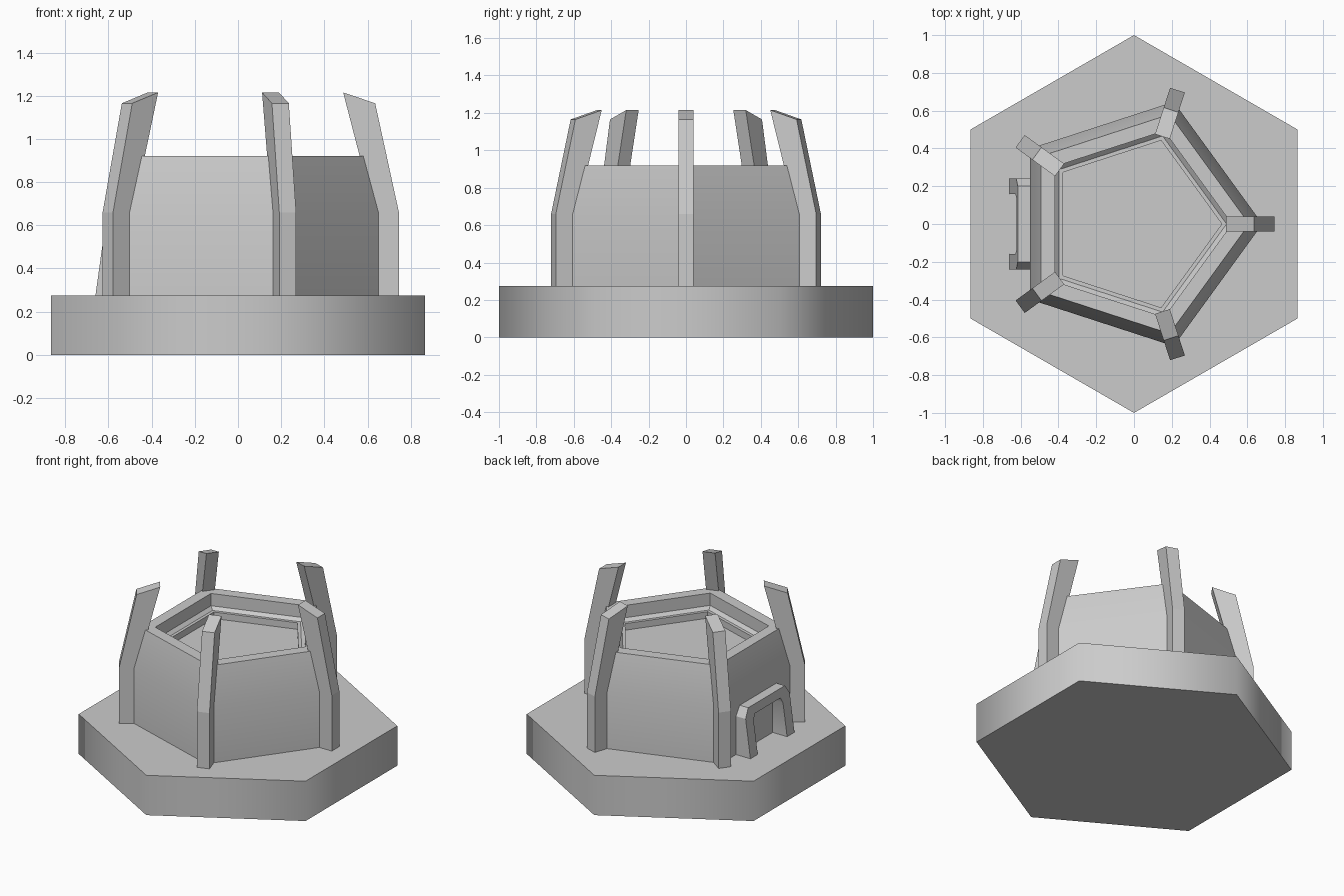
import bpy, bmesh, math
from mathutils import Matrix, Vector

if "Cube" in bpy.data.objects:
    bpy.data.objects.remove(bpy.data.objects["Cube"])

BASE_TOP = 0.275


def finish(bm, name, angle=30):
    bmesh.ops.recalc_face_normals(bm, faces=bm.faces)
    me = bpy.data.meshes.new(name)
    bm.to_mesh(me)
    bm.free()
    for p in me.polygons:
        p.use_smooth = True
    me.set_sharp_from_angle(angle=math.radians(angle))
    ob = bpy.data.objects.new(name, me)
    bpy.context.collection.objects.link(ob)
    return ob


def lathe(name, profile, sides, start, angle=30):
    """Stack of regular polygon rings (radius, z), capped at both ends."""
    bm = bmesh.new()
    rings = []
    for r, z in profile:
        rings.append([bm.verts.new((r * math.cos(start + i * math.tau / sides),
                                    r * math.sin(start + i * math.tau / sides), z))
                      for i in range(sides)])
    for a, b in zip(rings, rings[1:]):
        for i in range(sides):
            j = (i + 1) % sides
            bm.faces.new((a[i], a[j], b[j], b[i]))
    bm.faces.new(rings[0])
    bm.faces.new(rings[-1])
    return finish(bm, name, angle)


def plate(name, outline, half, turn):
    """Outline in the xz plane, thickened along y and turned about z."""
    bm = bmesh.new()
    f = bm.faces.new([bm.verts.new((x, -half, z)) for x, z in outline])
    ext = bmesh.ops.extrude_face_region(bm, geom=[f], use_keep_orig=True)
    moved = [v for v in ext['geom'] if isinstance(v, bmesh.types.BMVert)]
    bmesh.ops.translate(bm, verts=moved, vec=Vector((0, 2 * half, 0)))
    bmesh.ops.rotate(bm, verts=bm.verts, cent=(0, 0, 0),
                     matrix=Matrix.Rotation(turn, 3, 'Z'))
    return finish(bm, name, 8)


# hexagonal base, sides shaded softly around the corners
lathe("base", [(1, 0), (1, BASE_TOP)], 6, math.pi / 2, 65)

# five-sided tower with a tapered top and a stepped recess
lathe("tower", [(0.68, 0.27), (0.68, 0.66), (0.61, 0.92), (0.518, 0.92),
                (0.518, 0.835), (0.49, 0.815), (0.465, 0.815), (0.465, 0.77)], 5, 0)

# corner buttresses that rise above the tower
fin = [(0.60, 0.27), (0.745, 0.27), (0.745, 0.66), (0.635, 1.165),
       (0.487, 1.215), (0.61, 0.74), (0.60, 0.66)]
for i in range(5):
    plate(f"buttress_{i + 1}", fin, 0.041, i * math.tau / 5)

# doorway frame on the left side: one arch strip with a leaning front
outer = [(0.24, 0.27), (0.24, 0.54), (0.20, 0.60)]
inner = [(0.16, 0.27), (0.16, 0.50), (0.14, 0.54)]
outer += [(-y, z) for y, z in reversed(outer)]
inner += [(-y, z) for y, z in reversed(inner)]


def front_x(z):
    return -0.66 + 0.045 * (z - BASE_TOP) / (0.60 - BASE_TOP)


bm = bmesh.new()
loops = []
for (yo, zo), (yi, zi) in zip(outer, inner):
    loops.append([bm.verts.new(c) for c in (
        (front_x(zo), yo, zo), (front_x(zi), yi, zi),
        (-0.53, yi, zi), (-0.53, yo, zo))])
for a, b in zip(loops, loops[1:]):
    for i in range(4):
        j = (i + 1) % 4
        bm.faces.new((a[i], a[j], b[j], b[i]))
bm.faces.new(loops[0])
bm.faces.new(loops[-1])
finish(bm, "door_frame", 30)
